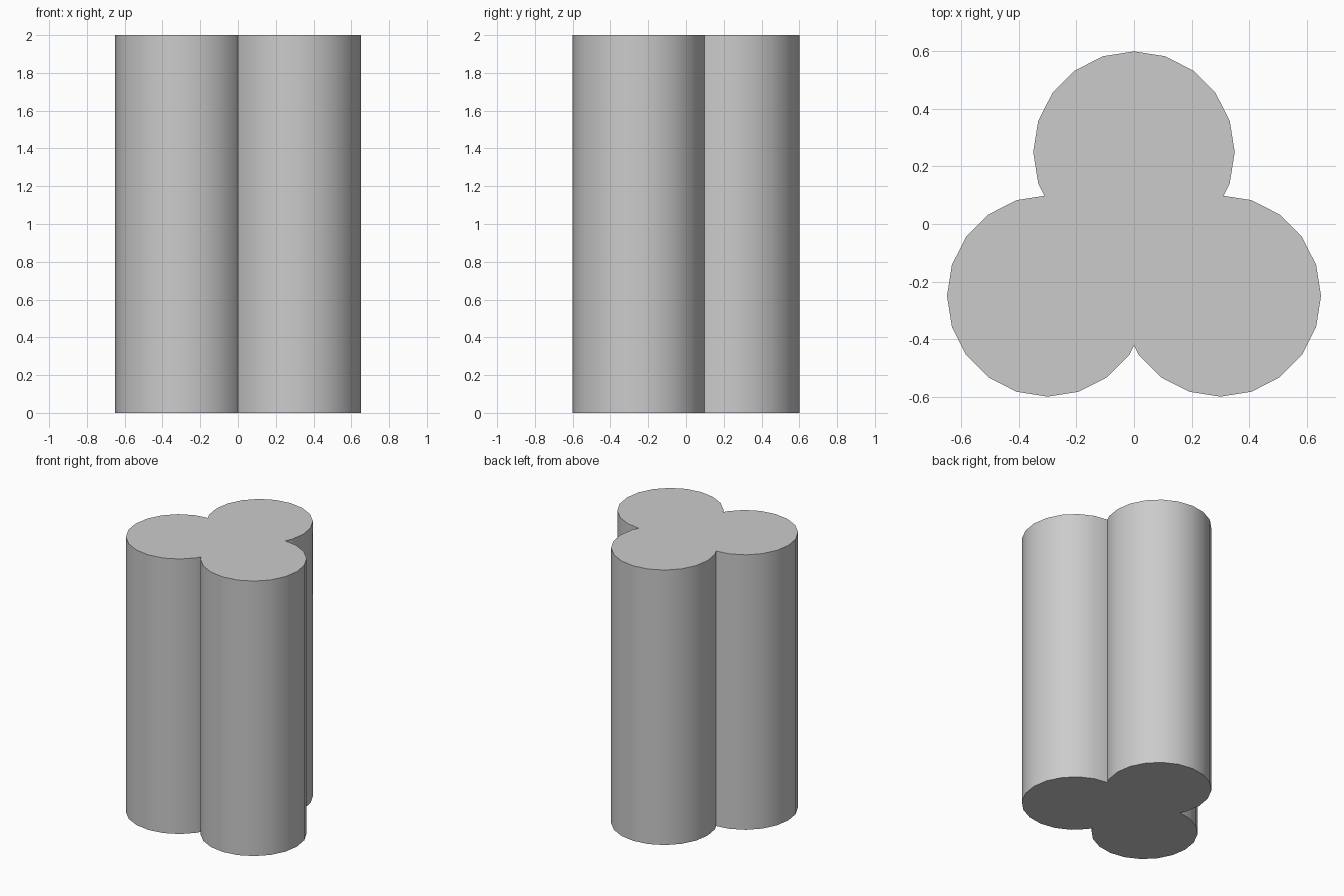
import bpy
import bmesh
from math import sin, cos, pi

cube = bpy.data.objects.get("Cube")
if cube:
    bpy.data.objects.remove(cube, do_unlink=True)

RADIUS, SIDES, HEIGHT = 0.35, 20, 2.0


def lobe_arc(cx, cy, first, last):
    """Corners of a 20-sided circle from step first to step last."""
    step = 2 * pi / SIDES
    return [(cx + RADIUS * cos(k * step), cy + RADIUS * sin(k * step))
            for k in range(first, last + 1)]


# Trefoil outline: three arcs joined at the inner creases
outline = [(0, -0.423)] + lobe_arc(0.3, -0.25, 12, 24)
outline += [(0.311, 0.098)] + lobe_arc(0, 0.25, -1, 11)
outline += [(-0.311, 0.098)] + lobe_arc(-0.3, -0.25, 6, 18)

# Extrude the outline into a solid column
bm = bmesh.new()
base = bm.faces.new([bm.verts.new((x, y, 0)) for x, y in outline])
top = bmesh.ops.extrude_face_region(bm, geom=[base], use_keep_orig=True)
bmesh.ops.translate(bm, vec=(0, 0, HEIGHT),
                    verts=[v for v in top["geom"] if isinstance(v, bmesh.types.BMVert)])
bmesh.ops.recalc_face_normals(bm, faces=bm.faces)
mesh = bpy.data.meshes.new("trefoil_column")
bm.to_mesh(mesh)
bm.free()

column = bpy.data.objects.new("trefoil_column", mesh)
bpy.context.collection.objects.link(column)

# Plain grey
grey = bpy.data.materials.new("light_grey")
grey.use_nodes = True
grey.diffuse_color = (0.6, 0.6, 0.6, 1)
grey.node_tree.nodes["Principled BSDF"].inputs["Base Color"].default_value = (0.6, 0.6, 0.6, 1)
mesh.materials.append(grey)

# Round sides, crisp rims and creases
bpy.ops.object.select_all(action="DESELECT")
column.select_set(True)
bpy.context.view_layer.objects.active = column
bpy.ops.object.shade_smooth_by_angle(angle=pi / 6)
